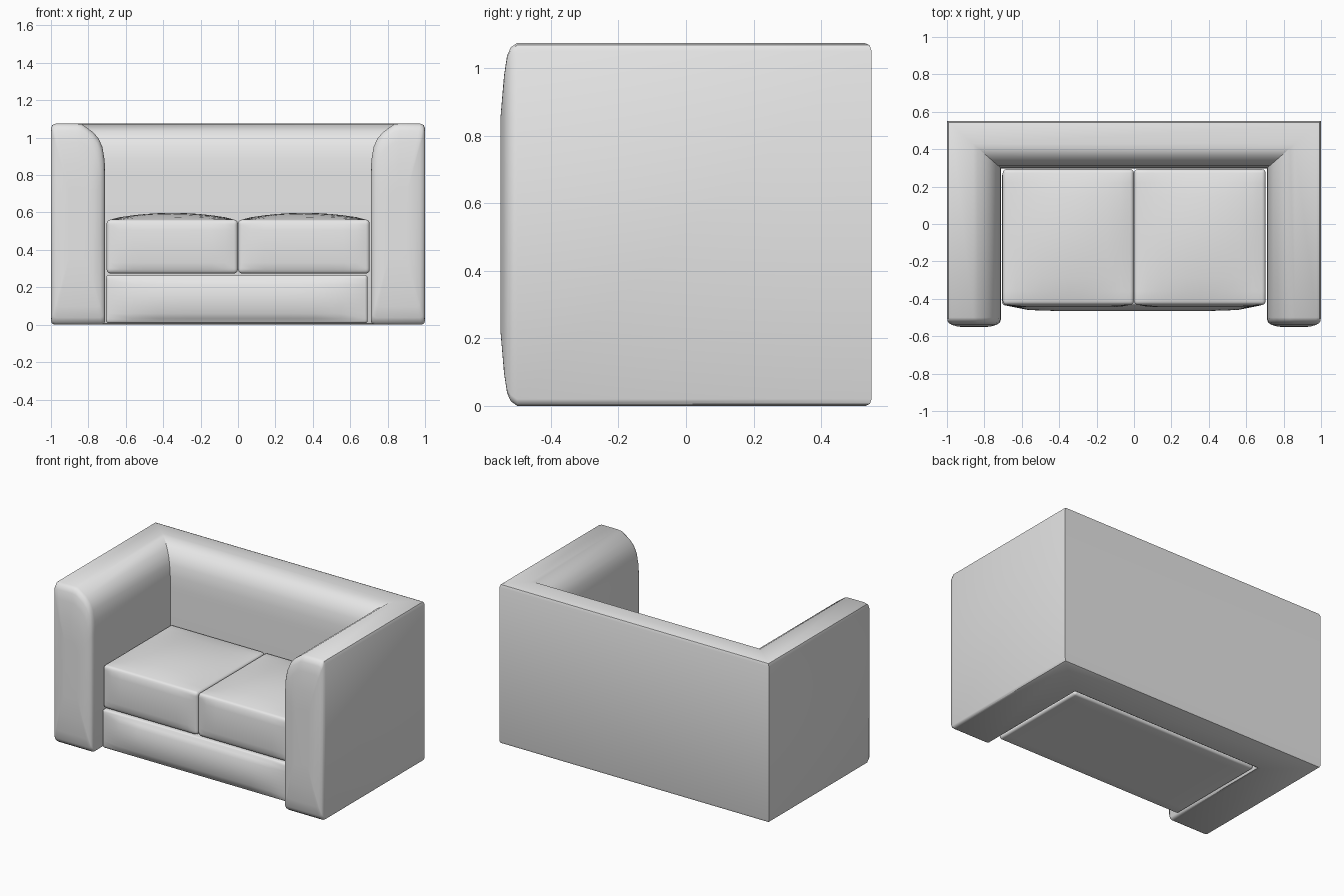
import bpy, bmesh, math

if "Cube" in bpy.data.objects:
    bpy.data.objects.remove(bpy.data.objects["Cube"], do_unlink=True)

fabric = bpy.data.materials.new("grey_fabric")
fabric.use_nodes = True
GREY = (0.8, 0.8, 0.8, 1)
fabric.diffuse_color = GREY
fabric.node_tree.nodes["Principled BSDF"].inputs["Base Color"].default_value = GREY


def finish(name, bm):
    bmesh.ops.recalc_face_normals(bm, faces=bm.faces)
    mesh = bpy.data.meshes.new(name)
    bm.to_mesh(mesh)
    bm.free()
    obj = bpy.data.objects.new(name, mesh)
    bpy.context.collection.objects.link(obj)
    mesh.materials.append(fabric)
    bpy.ops.object.select_all(action="DESELECT")
    obj.select_set(True)
    bpy.context.view_layer.objects.active = obj
    bpy.ops.object.shade_smooth_by_angle(angle=math.radians(40))
    return obj


def pillow(name, lo, hi, crown, front, radius):
    """Padded block with a domed top, a bulged front and rounded edges."""
    bm = bmesh.new()
    bmesh.ops.create_cube(bm, size=2)
    bmesh.ops.subdivide_edges(bm, edges=bm.edges[:], cuts=9, use_grid_fill=True)
    for v in bm.verts:
        u, w, t = v.co
        v.co = [l + (h - l) * (c + 1) / 2 for l, h, c in zip(lo, hi, (u, w, t))]
        if t > 0.99:
            v.co.z += crown * (1 - u * u) * (1 - w * w)
        if w < -0.99:
            v.co.y -= front * (1 - t * t) * (1 - u ** 8)
    corners = [e for e in bm.edges if e.calc_face_angle(0) > math.radians(50)]
    bmesh.ops.bevel(bm, geom=corners, offset=radius, segments=3,
                    profile=0.5, affect="EDGES")
    return finish(name, bm)


# Arms and back: one padded cross-section (depth from outside, height) swept in a U
TOP = 1.075
section = [(0.006, 0.006), (0.02, 0), (0.27, 0), (0.284, 0.006), (0.29, 0.02),
           (0.29, 0.45), (0.29, 0.8), (0.287, 0.88), (0.275, 0.95), (0.255, 0.995),
           (0.225, 1.03), (0.165, TOP - 0.003), (0.14, TOP), (0.025, TOP),
           (0.007, TOP - 0.007), (0, TOP - 0.025), (0, 0.02)]


def arm_ring(side, y, scale):
    return [(side * (1 - 0.145 - (d - 0.145) * scale), y,
             TOP / 2 + (z - TOP / 2) * scale) for d, z in section]


def corner_ring(side):
    return [(side * (1 - d), 0.55 - 0.87 * d, z) for d, z in section]


# Bulged arm fronts, from the centre of the cap outwards
cap = [(-0.55, 0.35), (-0.549, 0.6), (-0.539, 0.82), (-0.53, 0.93),
       (-0.519, 0.975), (-0.50, 1)]
rings = [arm_ring(-1, y, s) for y, s in cap]
rings += [corner_ring(-1), corner_ring(1)]
rings += [arm_ring(1, y, s) for y, s in reversed(cap)]

bm = bmesh.new()
loops = [[bm.verts.new(p) for p in ring] for ring in rings]
n = len(section)
for a, b in zip(loops, loops[1:]):
    for i in range(n):
        j = (i + 1) % n
        bm.faces.new((a[i], a[j], b[j], b[i]))
bm.faces.new(loops[0])
bm.faces.new(loops[-1])
finish("arms_and_back", bm)

# Seat base and the two loose cushions
pillow("seat_base", (-0.705, -0.435, 0.008), (0.693, 0.275, 0.266), 0, 0.03, 0.015)
for name, left, right in (("right_cushion", -0.702, -0.001),
                          ("left_cushion", 0.001, 0.704)):
    pillow(name, (left, -0.432, 0.274), (right, 0.293, 0.562), 0.036, 0.012, 0.02)
